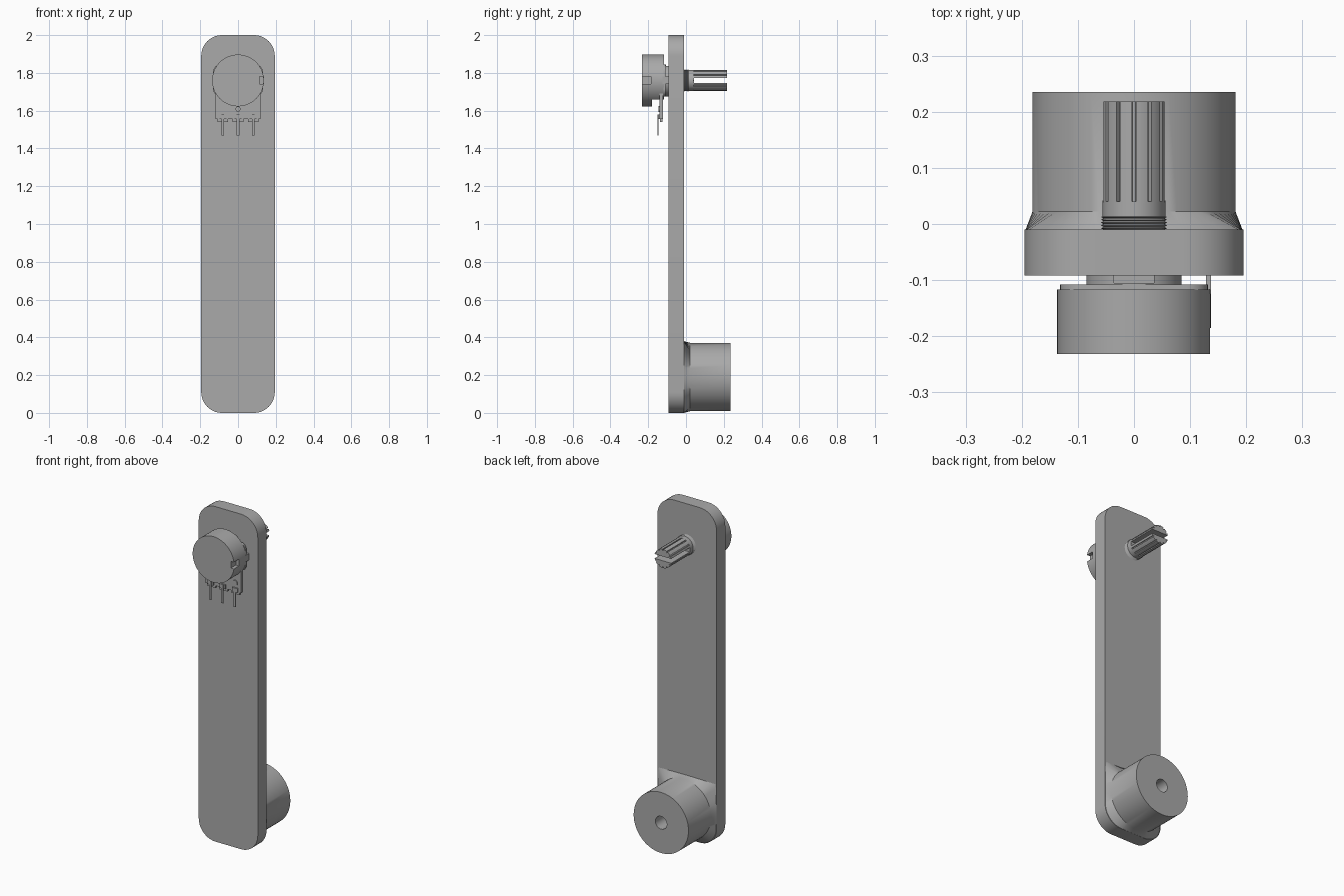
import bpy, bmesh
from math import sin, cos, pi, sqrt, radians

if "Cube" in bpy.data.objects:
    bpy.data.objects.remove(bpy.data.objects["Cube"])

grey = bpy.data.materials.new("plain grey")
grey.use_nodes = True
grey.diffuse_color = (0.4, 0.4, 0.4, 1)
grey.node_tree.nodes["Principled BSDF"].inputs["Base Color"].default_value = (0.4, 0.4, 0.4, 1)

KNOB_Z = 1.76   # axis height of the potentiometer
BOSS_Z = 0.19   # axis height of the handle boss


def loft(name, rings):
    """Skin a stack of (y, outline) rings and cap both ends."""
    bm = bmesh.new()
    rows = [[bm.verts.new((x, y, z)) for x, z in pts] for y, pts in rings]
    for a, b in zip(rows, rows[1:]):
        for i in range(len(a)):
            j = (i + 1) % len(a)
            bm.faces.new((a[i], a[j], b[j], b[i]))
    bm.faces.new(rows[0])
    bm.faces.new(rows[-1])
    bmesh.ops.recalc_face_normals(bm, faces=bm.faces)
    mesh = bpy.data.meshes.new(name)
    bm.to_mesh(mesh)
    bm.free()
    mesh.materials.append(grey)
    ob = bpy.data.objects.new(name, mesh)
    bpy.context.collection.objects.link(ob)
    return ob


def circle(r, z, n=64):
    return [(r * cos(2 * pi * i / n), z + r * sin(2 * pi * i / n)) for i in range(n)]


def rounded(hx, z0, z1, r, n=10):
    pts = []
    corners = ((hx - r, z1 - r), (r - hx, z1 - r), (r - hx, z0 + r), (hx - r, z0 + r))
    for k, (cx, cz) in enumerate(corners):
        for i in range(n + 1):
            a = pi / 2 * (k + i / n)
            pts.append((cx + r * cos(a), cz + r * sin(a)))
    return pts


def cylinder(name, r, z, y0, y1, n=64):
    return loft(name, [(y0, circle(r, z, n)), (y1, circle(r, z, n))])


def box(name, x0, x1, y0, y1, z0, z1):
    pts = [(x0, z0), (x1, z0), (x1, z1), (x0, z1)]
    return loft(name, [(y0, pts), (y1, pts)])


def cut(ob, *cutters):
    for c in cutters:
        mod = ob.modifiers.new("cut", "BOOLEAN")
        mod.operation = "DIFFERENCE"
        mod.solver = "EXACT"
        mod.object = c
        bpy.context.view_layer.objects.active = ob
        bpy.ops.object.modifier_apply(modifier=mod.name)
        bpy.data.objects.remove(c)


# Long arm plate
arm = rounded(0.195, 0, 2, 0.11)
loft("arm_plate", [(-0.092, arm), (-0.01, arm)])


# Boss flaring from the arm's squared end into a round cylinder
def flare_point(a):
    dx, dz = cos(a), sin(a)
    half_x, half_z, r = 0.194, 0.19, 0.11
    t = min(half_x / max(abs(dx), 1e-6), half_z / max(abs(dz), 1e-6))
    cx, cz = half_x - r, half_z - r
    if dz < 0 and abs(t * dx) > cx and -t * dz > cz:
        b = abs(dx) * cx - dz * cz
        t = b + sqrt(b * b - cx * cx - cz * cz + r * r)
    return t * dx, BOSS_Z + t * dz


flare = [flare_point(2 * pi * i / 72) for i in range(72)]
rim = circle(0.181, BOSS_Z, 72)
boss = loft("handle_boss", [(-0.012, flare), (0.022, rim), (0.235, rim)])
cut(boss, cylinder("hole_cutter", 0.038, BOSS_Z, 0.0, 0.3, 40))

# Potentiometer can, stepped underneath and notched at its left side
can = cylinder("potentiometer_can", 0.137, KNOB_Z, -0.232, -0.117, 80)
cut(can,
    box("step_cutter", -0.2, 0.2, -0.18, -0.1, 1.5, 1.66),
    box("notch_cutter", 0.115, 0.2, -0.3, -0.185, KNOB_Z - 0.02, KNOB_Z + 0.02))

# Mounting face between can and arm
face = rounded(0.132, KNOB_Z - 0.085, KNOB_Z + 0.085, 0.04, 6)
loft("mounting_face", [(-0.118, face), (-0.108, face)])
collar = cylinder("mounting_collar", 0.085, KNOB_Z, -0.112, -0.09)
cut(collar, box("collar_cutter", -0.036, 0.036, -0.105, -0.08, KNOB_Z + 0.04, 2))
box("locating_tab", 0.128, 0.137, -0.125, -0.09, KNOB_Z - 0.02, KNOB_Z + 0.02)

# Terminal board with rivet holes, feet and three pins
board = box("terminal_board", -0.118, 0.118, -0.14, -0.122, 1.555, 1.69)
for x in (-0.08, 0, 0.08):
    cut(board, cylinder("rivet_cutter", 0.011, 1.608, -0.2, -0.1, 16))if x == 0 else None
    box("board_foot", x - 0.028, x + 0.028, -0.138, -0.124, 1.54, 1.56)
    box("solder_pad", x - 0.018, x + 0.018, -0.147, -0.138, 1.555, 1.58)
    box("terminal_pin", x - 0.007, x + 0.007, -0.15, -0.145, 1.468, 1.58)
    if x:
        ring = cylinder("terminal_rivet", 0.016, 1.608, -0.146, -0.138, 20)
        for v in ring.data.vertices:
            v.co.x += x

# Threaded bushing
thread = [(-0.012, circle(0.059, KNOB_Z, 48))]
for i in range(5):
    y = -0.01 + i * 0.005
    thread += [(y, circle(0.054, KNOB_Z, 48)), (y + 0.0025, circle(0.059, KNOB_Z, 48))]
thread.append((0.014, circle(0.054, KNOB_Z, 48)))
loft("threaded_bushing", thread)

# Splined shaft: plain neck, grooved length and a slot across the end
cylinder("shaft_neck", 0.056, KNOB_Z, 0.01, 0.04, 48)
spline = []
for k in range(12):
    for off, r in ((-11, 0.056), (-3.6, 0.056), (-3, 0.048), (3, 0.048), (3.6, 0.056), (11, 0.056)):
        a = radians(30 * k + off)
        spline.append((r * cos(a), KNOB_Z + r * sin(a)))
shaft = loft("splined_shaft", [(0.038, spline), (0.218, spline)])
cut(shaft, box("slot_cutter", -0.1, 0.1, 0.042, 0.3, KNOB_Z - 0.013, KNOB_Z + 0.013))

# Smooth rounded walls, keeping edges crisp
for ob in bpy.context.scene.objects:
    ob.select_set(ob.type == "MESH")
bpy.context.view_layer.objects.active = boss
bpy.ops.object.shade_smooth_by_angle(angle=radians(30))
